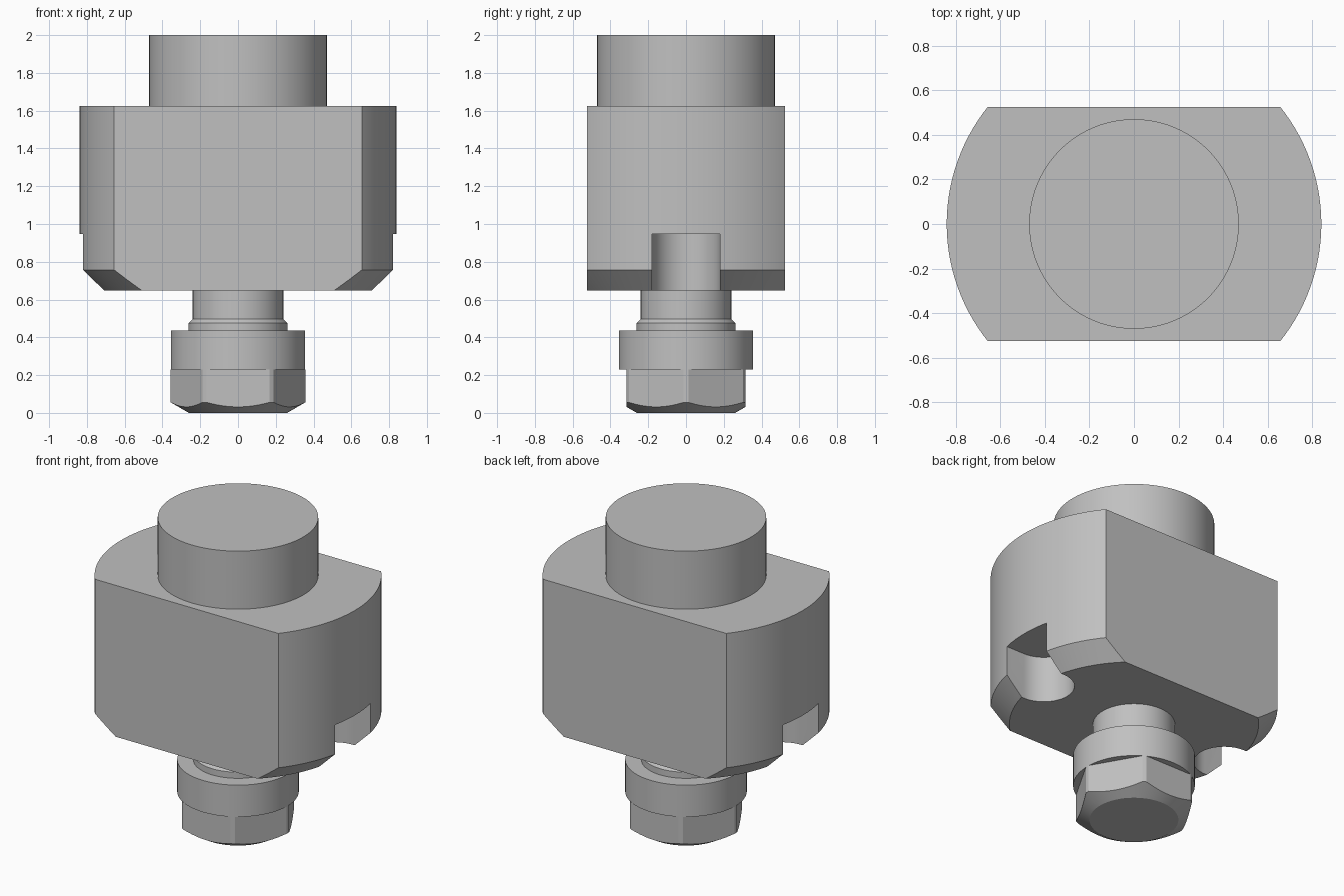
import bpy, bmesh, math

if "Cube" in bpy.data.objects:
    bpy.data.objects.remove(bpy.data.objects["Cube"], do_unlink=True)

GREY = (0.53, 0.53, 0.53, 1)
metal = bpy.data.materials.new("grey metal")
metal.use_nodes = True
metal.diffuse_color = GREY
metal.node_tree.nodes["Principled BSDF"].inputs["Base Color"].default_value = GREY


def finish(name, bm):
    bmesh.ops.recalc_face_normals(bm, faces=bm.faces)
    mesh = bpy.data.meshes.new(name)
    bm.to_mesh(mesh)
    bm.free()
    mesh.materials.append(metal)
    obj = bpy.data.objects.new(name, mesh)
    bpy.context.collection.objects.link(obj)
    return obj


def lathe(name, profile, sides=96):
    """Closed solid turned about z from (radius, height) pairs."""
    bm = bmesh.new()
    rings = []
    for r, z in profile:
        rings.append([bm.verts.new((r * math.cos(math.tau * i / sides),
                                    r * math.sin(math.tau * i / sides), z))
                      for i in range(sides)])
    for low, high in zip(rings, rings[1:]):
        for i in range(sides):
            j = (i + 1) % sides
            bm.faces.new((low[i], low[j], high[j], high[i]))
    bm.faces.new(rings[0])
    bm.faces.new(rings[-1])
    return finish(name, bm)


def prism(name, outline, bottom, top):
    """Extrude an xy outline between two heights."""
    bm = bmesh.new()
    face = bm.faces.new([bm.verts.new((x, y, bottom)) for x, y in outline])
    out = bmesh.ops.extrude_face_region(bm, geom=[face])
    verts = [v for v in out["geom"] if isinstance(v, bmesh.types.BMVert)]
    bmesh.ops.translate(bm, verts=verts, vec=(0, 0, top - bottom))
    return finish(name, bm)


def cut(obj, cutter, operation):
    """Apply a boolean and discard the cutter."""
    mod = obj.modifiers.new("cut", "BOOLEAN")
    mod.operation = operation
    mod.solver = "EXACT"
    mod.object = cutter
    bpy.context.view_layer.objects.active = obj
    bpy.ops.object.modifier_apply(modifier=mod.name)
    bpy.data.objects.remove(cutter, do_unlink=True)


def smooth(obj):
    bpy.ops.object.select_all(action="DESELECT")
    obj.select_set(True)
    bpy.context.view_layer.objects.active = obj
    bpy.ops.object.shade_smooth_by_angle(angle=math.radians(20))


# Housing: round block with a chamfered foot and two flat sides
housing = lathe("housing", [(0.73, 0.647), (0.84, 0.757), (0.84, 1.625)], 128)
flat = 0.525
slab = prism("flat_cutter", [(-1, -flat), (1, -flat), (1, flat), (-1, flat)], 0.4, 1.9)
cut(housing, slab, "INTERSECT")

# Round-ended slot at each end of the housing
for side in (1, -1):
    arc = [math.pi * (0.5 + i / 32) for i in range(33)]
    outline = [(side * (0.69 + 0.18 * math.cos(a)), 0.18 * math.sin(a)) for a in arc]
    outline += [(side, -0.18), (side, 0.18)]
    cut(housing, prism("slot_cutter", outline, 0.5, 0.947), "DIFFERENCE")

# Drive boss on top and spindle below
boss = lathe("top_boss", [(0.47, 1.625), (0.47, 2.0)])
spindle = lathe("spindle", [(0.262, 0.43), (0.262, 0.475), (0.24, 0.497), (0.24, 0.65)])

# Clamping nut: round collar over a hexagon with a conical lower edge
collar = lathe("nut_collar", [(0.356, 0.23), (0.356, 0.435)])
nut = lathe("hex_nut", [(0.26, 0), (0.357, 0.056), (0.357, 0.231)])
corner = 0.315 / math.cos(math.pi / 6)
hexagon = [(corner * math.cos(math.pi * i / 3), corner * math.sin(math.pi * i / 3))
           for i in range(6)]
cut(nut, prism("hex_cutter", hexagon, -0.2, 0.5), "INTERSECT")

for part in (housing, boss, spindle, collar, nut):
    smooth(part)
